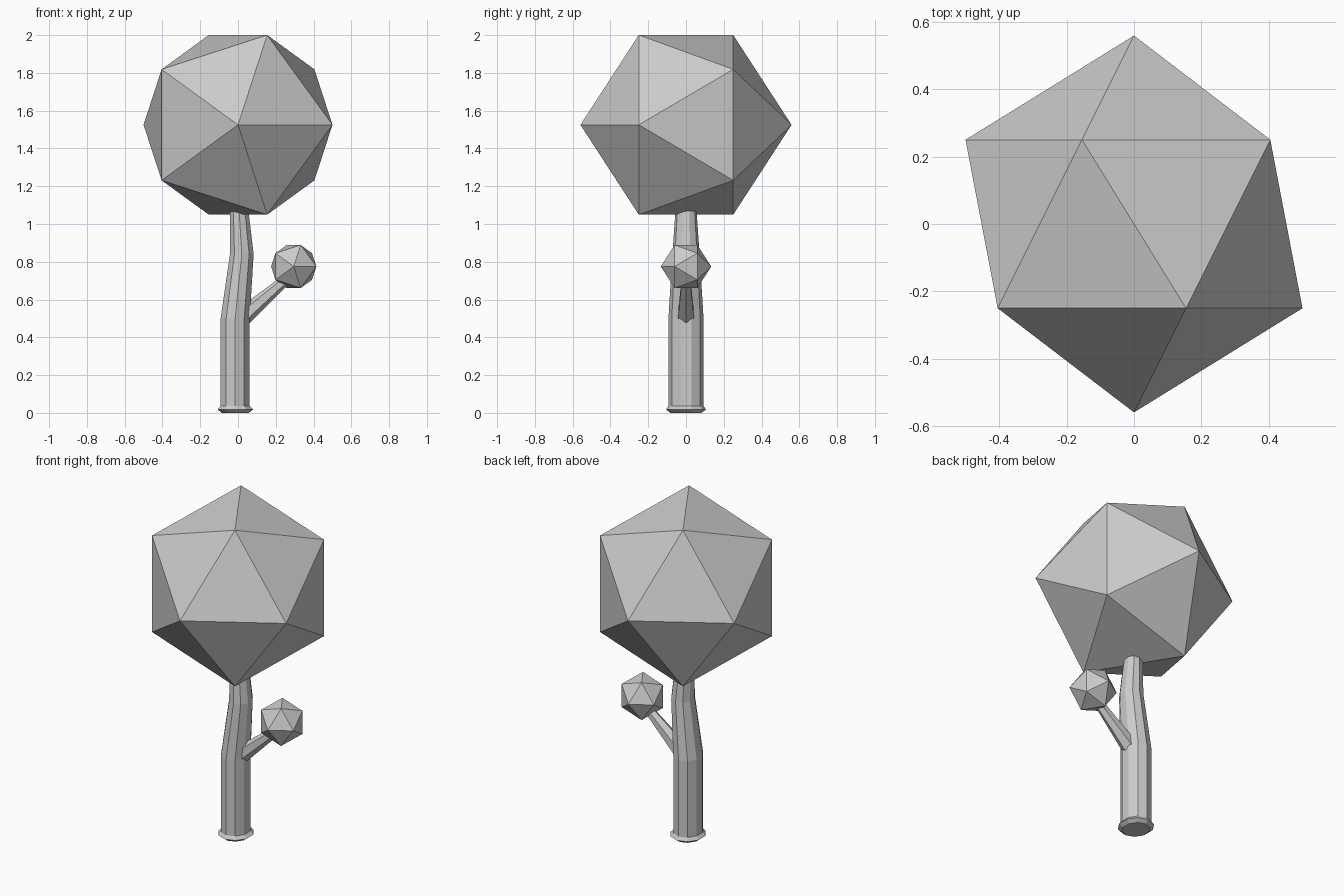
import bpy, bmesh, math
from mathutils import Vector, Matrix

if "Cube" in bpy.data.objects:
    bpy.data.objects.remove(bpy.data.objects["Cube"])


def add_mesh(name, bm):
    bmesh.ops.recalc_face_normals(bm, faces=bm.faces)
    mesh = bpy.data.meshes.new(name)
    bm.to_mesh(mesh)
    bm.free()
    obj = bpy.data.objects.new(name, mesh)
    bpy.context.collection.objects.link(obj)
    return obj


def foliage(name, centre, radius):
    # Icosahedron with its poles laid along y
    bm = bmesh.new()
    m = Matrix.Translation(centre) @ Matrix.Rotation(math.pi / 2, 4, 'X')
    bmesh.ops.create_icosphere(bm, subdivisions=1, radius=radius, matrix=m)
    return add_mesh(name, bm)


def loft(name, rings, sides):
    # Horizontal rings: (centre x, z, x radius, y radius)
    bm = bmesh.new()
    loops = []
    for cx, z, rx, ry in rings:
        loops.append([bm.verts.new((cx + rx * math.sin(2 * math.pi * i / sides),
                                    ry * math.cos(2 * math.pi * i / sides), z))
                      for i in range(sides)])
    for a, b in zip(loops, loops[1:]):
        for i in range(sides):
            j = (i + 1) % sides
            bm.faces.new((a[i], a[j], b[j], b[i]))
    bm.faces.new(loops[0])
    bm.faces.new(loops[-1])
    return add_mesh(name, bm)


def limb(name, start, end, r1, r2, sides):
    # Tapered cylinder between two points
    start, end = Vector(start), Vector(end)
    d = end - start
    bm = bmesh.new()
    m = Matrix.Translation((start + end) / 2) @ d.to_track_quat('Z', 'Y').to_matrix().to_4x4()
    bmesh.ops.create_cone(bm, cap_ends=True, segments=sides, radius1=r1,
                          radius2=r2, depth=d.length, matrix=m)
    return add_mesh(name, bm)


# Crown and small side tuft
foliage("crown", (0, 0, 1.525), 0.559)
foliage("side_foliage", (0.295, 0, 0.775), 0.134)

# Trunk with flared foot and two bends
loft("trunk", [(-0.014, 0.0, 0.075, 0.082), (-0.014, 0.018, 0.099, 0.106),
               (-0.015, 0.037, 0.081, 0.093), (-0.015, 0.50, 0.081, 0.093),
               (0.02, 0.84, 0.066, 0.072), (0.006, 1.07, 0.052, 0.056)], 10)

# Side branch
limb("branch", (0.03, 0, 0.512), (0.27, 0, 0.72), 0.049, 0.025, 6)
